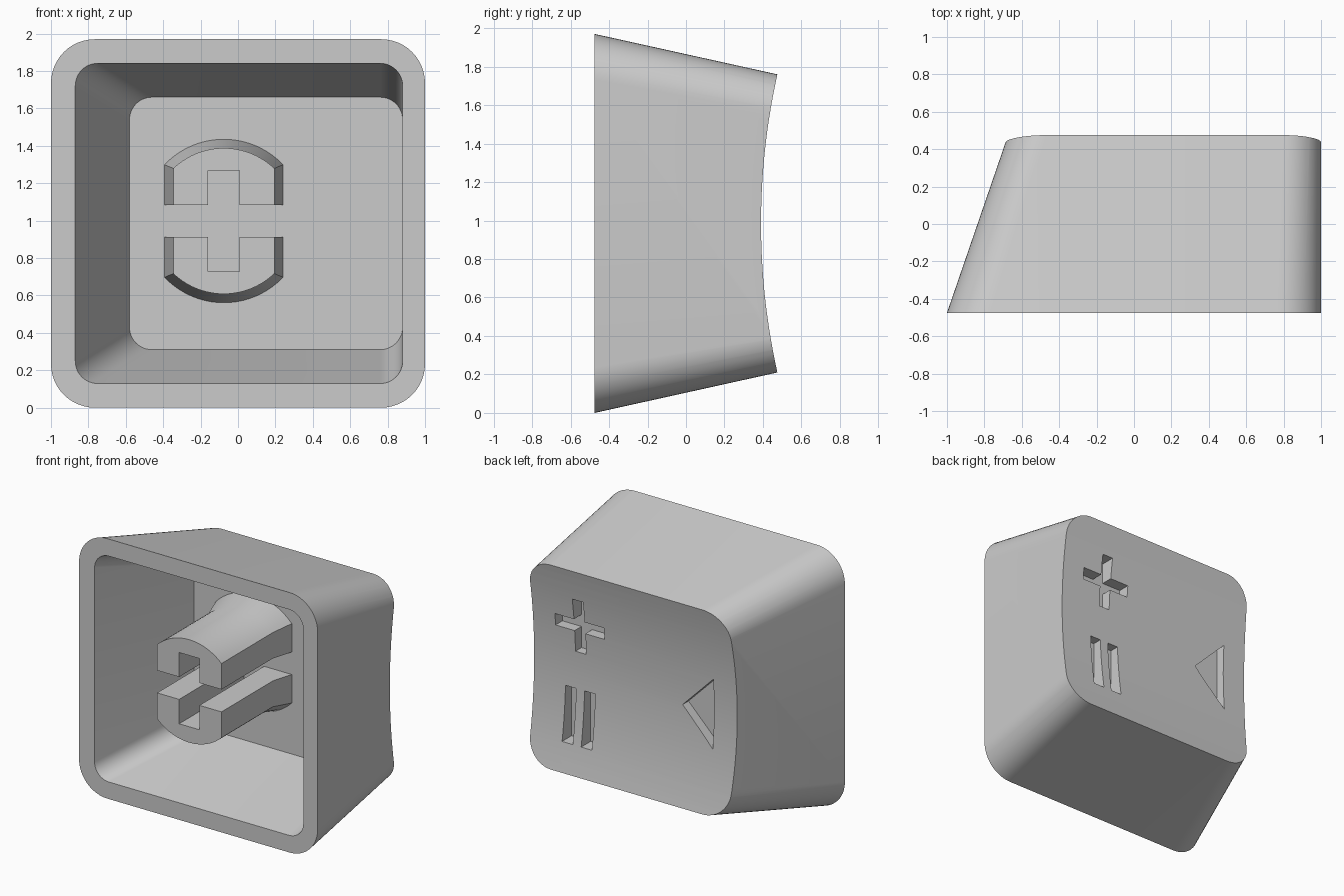
import bpy, bmesh, math
from mathutils import Vector

if "Cube" in bpy.data.objects:
    bpy.data.objects.remove(bpy.data.objects["Cube"], do_unlink=True)

grey = bpy.data.materials.new("plain_grey")
grey.use_nodes = True
grey.diffuse_color = (0.6, 0.6, 0.6, 1)
grey.node_tree.nodes["Principled BSDF"].inputs["Base Color"].default_value = (0.6, 0.6, 0.6, 1)


def loft(name, sections, axis="y"):
    """Closed solid through matching outlines, each given as (position, points)."""
    bm = bmesh.new()
    rings = []
    for h, pts in sections:
        rings.append([bm.verts.new(Vector((a, h, b)) if axis == "y" else Vector((h, a, b)))
                      for a, b in pts])
    n = len(rings[0])
    for low, high in zip(rings, rings[1:]):
        for i in range(n):
            j = (i + 1) % n
            bm.faces.new((low[i], low[j], high[j], high[i]))
    bm.faces.new(rings[0])
    bm.faces.new(rings[-1])
    bmesh.ops.recalc_face_normals(bm, faces=bm.faces)
    mesh = bpy.data.meshes.new(name)
    bm.to_mesh(mesh)
    bm.free()
    mesh.materials.append(grey)
    ob = bpy.data.objects.new(name, mesh)
    bpy.context.collection.objects.link(ob)
    return ob


def rounded(x0, x1, z0, z1, r, steps=12):
    """Rounded rectangle outline."""
    pts = []
    corners = ((x1 - r, z1 - r), (x0 + r, z1 - r), (x0 + r, z0 + r), (x1 - r, z0 + r))
    for k, (cx, cz) in enumerate(corners):
        for i in range(steps + 1):
            a = (k + i / steps) * math.pi / 2
            pts.append((cx + r * math.cos(a), cz + r * math.sin(a)))
    return pts


def rect(cx, cz, w, h):
    return [(cx - w, cz - h), (cx + w, cz - h), (cx + w, cz + h), (cx - w, cz + h)]


def cross(cx, cz, w, h, t):
    """Plus outline with half lengths w, h and half thickness t."""
    quarter = [(w, t), (t, t), (t, h)]
    pts = quarter + [(-x, z) for x, z in reversed(quarter)]
    pts += [(-x, -z) for x, z in quarter] + [(x, -z) for x, z in reversed(quarter)]
    return [(cx + x, cz + z) for x, z in pts]


def barrel(cx, cz, r, w, steps=20):
    """Circle with its left and right sides cut flat at half width w."""
    a = math.acos(w / r)
    angles = [a + (math.pi - 2 * a) * i / steps for i in range(steps + 1)]
    angles += [t + math.pi for t in angles]
    return [(cx + r * math.cos(t), cz + r * math.sin(t)) for t in angles]


def carve(target, cutter):
    cutter.hide_render = True
    mod = target.modifiers.new("carve", "BOOLEAN")
    mod.operation = "DIFFERENCE"
    mod.solver = "EXACT"
    mod.object = cutter
    bpy.context.view_layer.objects.active = target
    bpy.ops.object.modifier_apply(modifier=mod.name)
    bpy.data.objects.remove(cutter, do_unlink=True)


def smooth(ob):
    bpy.ops.object.select_all(action="DESELECT")
    ob.select_set(True)
    bpy.context.view_layer.objects.active = ob
    bpy.ops.object.shade_smooth_by_angle(angle=math.radians(30))


FRONT, FLOOR, MID_Z = -0.475, 0.30, 0.985

# Tapered shell, straight on one side
shell = loft("cap_shell", [
    (FRONT, rounded(-1, 1, 0, 1.97, 0.235)),
    (0.52, rounded(-0.658, 1, 0.22, 1.75, 0.2)),
])

# Hollow inside
carve(shell, loft("cavity_cutter", [
    (-0.6, rounded(-0.917, 0.88, 0.10, 1.87, 0.12)),
    (FLOOR, rounded(-0.58, 0.88, 0.31, 1.66, 0.12)),
]))

# Scooped back face
dish_r, dish_low = 3.57, 0.39
arc = []
for i in range(33):
    dz = -0.96 + 0.06 * i
    arc.append((dish_low + dish_r - math.sqrt(dish_r ** 2 - dz ** 2), MID_Z + dz))
arc += [(0.8, MID_Z + 0.96), (0.8, MID_Z - 0.96)]
carve(shell, loft("dish_cutter", [(-1.2, arc), (1.2, arc)], axis="x"))

# Engraved symbols: plus, two bars, triangle
symbols = [
    cross(0.607, 1.32, 0.205, 0.205, 0.045),
    rect(0.69, 0.63, 0.045, 0.205),
    rect(0.53, 0.63, 0.045, 0.205),
    [(-0.245, 0.95), (-0.508, 1.215), (-0.508, 0.685)],
]
for outline in symbols:
    carve(shell, loft("symbol_cutter", [(0.32, outline), (0.7, outline)]))
smooth(shell)

# Mounting stem with flared root and cross slot
sx, sz = -0.076, 0.998
stem = loft("mounting_stem", [
    (FRONT, barrel(sx, sz, 0.39, 0.27)),
    (0.14, barrel(sx, sz, 0.39, 0.27)),
    (FLOOR, barrel(sx, sz, 0.437, 0.317)),
    (FLOOR + 0.01, barrel(sx, sz, 0.437, 0.317)),
])
slot = cross(sx, sz, 0.6, 0.27, 0.085)
carve(stem, loft("slot_cutter", [(-0.6, slot), (0.4, slot)]))
smooth(stem)
